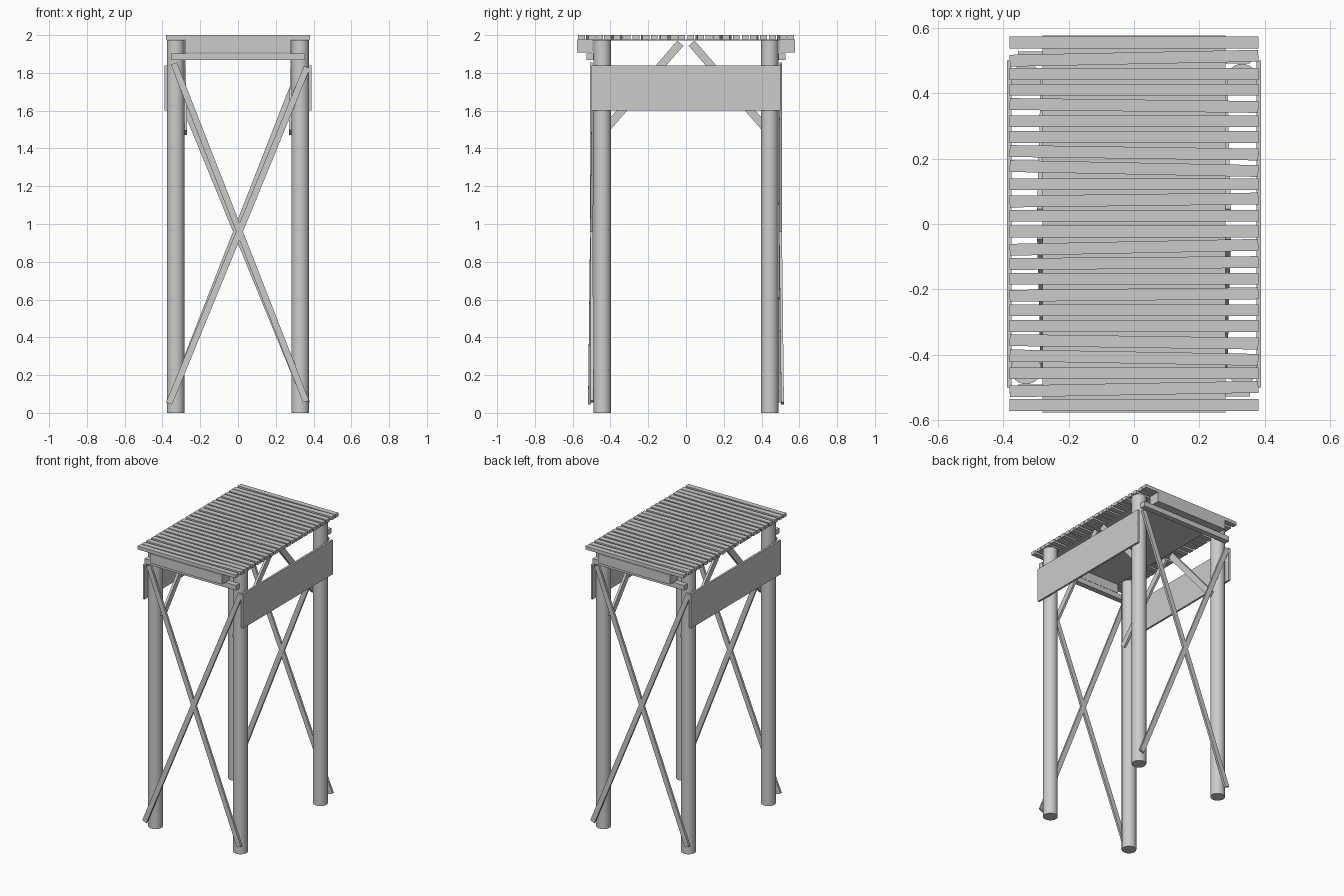
import bpy, math
from mathutils import Vector, Matrix

if "Cube" in bpy.data.objects:
    bpy.data.objects.remove(bpy.data.objects["Cube"])


def box(name, x, y, z, rot=0.0):
    """Box from (min, max) ranges, optionally turned about z."""
    bpy.ops.mesh.primitive_cube_add(size=1)
    o = bpy.context.object
    o.name = name
    o.location = [(r[0] + r[1]) / 2 for r in (x, y, z)]
    o.scale = [r[1] - r[0] for r in (x, y, z)]
    o.rotation_euler = (0, 0, rot)
    return o


def strut(name, a, b, width, thick, normal):
    """Flat timber from a to b whose broad face looks along normal."""
    a, b = Vector(a), Vector(b)
    d = (b - a).normalized()
    side = d.cross(Vector(normal)).normalized()
    n = side.cross(d)
    bpy.ops.mesh.primitive_cube_add(size=1)
    o = bpy.context.object
    o.name = name
    rot = Matrix((side, n, d)).transposed().to_4x4()
    o.matrix_world = (Matrix.Translation((a + b) / 2) @ rot
                      @ Matrix.Diagonal((width, thick, (b - a).length, 1)))
    return o


# Round posts
for sx in (-1, 1):
    for sy in (-1, 1):
        bpy.ops.mesh.primitive_cylinder_add(vertices=24, radius=0.047, depth=1.975,
                                            location=(sx * 0.33, sy * 0.443, 0.9875))
        bpy.context.object.name = "post"
        bpy.ops.object.shade_smooth_by_angle()

# Deck planks, laid slightly askew (slopes in thousandths)
slopes = [0, 20, 0, 0, -12, 0, 0, -14, -20, 0, 12, 0,
          0, 20, 8, 0, 10, 0, 0, -14, -18, 0, 18, 0]
for i, s in enumerate(slopes):
    y = 0.555 - i * 1.108 / 23
    box("deck_plank", (-0.38, 0.38), (y - 0.018, y + 0.018), (1.977, 2.0), s / 1000)

# Thin sheet under the planks
box("deck_underlay", (-0.28, 0.28), (-0.576, 0.576), (1.971, 1.976))

for s in (-1, 1):
    # End beam and the cross rail under it
    box("end_beam", (-0.28, 0.28), sorted((s * 0.495, s * 0.576)), (1.908, 1.975))
    box("cross_rail", (-0.355, 0.355), sorted((s * 0.49, s * 0.528)), (1.868, 1.903))
    # Long side board
    box("side_board", sorted((s * 0.374, s * 0.388)), (-0.5, 0.5), (1.60, 1.84))
    # Crossed end braces, repeated by half a turn
    strut("end_brace", (s * -0.365, s * -0.511, 0.05 * 1),
          (s * 0.365, s * -0.49, 1.83), 0.034, 0.015, (0, 1, 0))
    strut("end_brace", (s * 0.36, s * -0.497, 0.06),
          (s * -0.34, s * -0.502, 1.85), 0.034, 0.015, (0, 1, 0))
    # Knee braces from posts up to the middle of the deck
    for t in (-1, 1):
        strut("knee_brace", (s * 0.277, t * 0.44, 1.485),
              (s * 0.288, t * 0.03, 1.957), 0.042, 0.016, (1, 0, 0))
